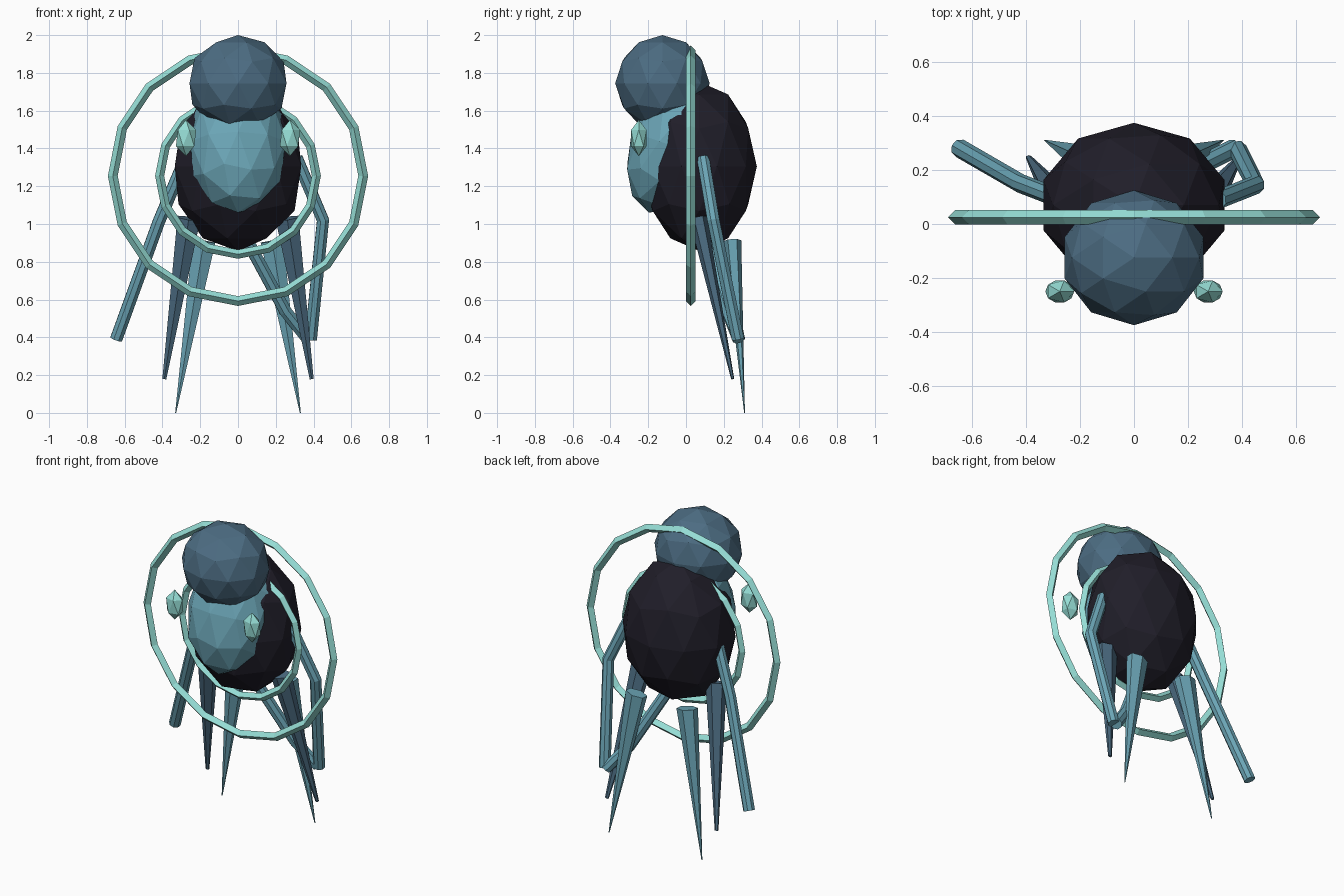
import bpy
import math
from mathutils import Vector, Matrix

if "Cube" in bpy.data.objects:
    bpy.data.objects.remove(bpy.data.objects["Cube"])


def material(name, rgb):
    # sRGB bytes to linear diffuse colour
    lin = [((c / 255 + 0.055) / 1.055) ** 2.4 if c > 10 else c / 255 / 12.92 for c in rgb]
    m = bpy.data.materials.new(name)
    m.diffuse_color = (*lin, 1)
    m.use_nodes = True
    m.node_tree.nodes["Principled BSDF"].inputs["Base Color"].default_value = m.diffuse_color
    return m


DARK = material("near_black", (32, 30, 41))
SLATE = material("slate_blue", (76, 108, 130))
TEAL = material("soft_teal", (107, 165, 182))
MINT = material("pale_mint", (150, 222, 214))


def finish(name, mat):
    ob = bpy.context.object
    ob.name = name
    ob.data.materials.append(mat)
    return ob


def blob(name, loc, radii, mat, sub=2, tilt=0):
    bpy.ops.mesh.primitive_ico_sphere_add(subdivisions=sub, radius=1, location=loc,
                                          rotation=(math.radians(tilt), 0, 0))
    ob = finish(name, mat)
    ob.scale = radii
    return ob


def ring(name, major, minor):
    bpy.ops.mesh.primitive_torus_add(major_segments=16, minor_segments=4,
                                     major_radius=major, minor_radius=minor,
                                     location=(0, 0.025, 1.255), rotation=(math.pi / 2, 0, 0))
    return finish(name, MINT)


def spike(name, base, tip, mat, tip_radius):
    # tapered feather, flattened from front to back
    base, tip = Vector(base), Vector(tip)
    axis = base - tip
    bpy.ops.mesh.primitive_cone_add(vertices=6, radius1=tip_radius, radius2=0.07,
                                    depth=axis.length)
    ob = finish(name, mat)
    z = axis.normalized()
    y = (Vector((0, 1, 0)) - z * z.y).normalized()
    x = y.cross(z)
    rot = Matrix((x, y, z)).transposed().to_4x4()
    ob.data.transform(Matrix.Translation((base + tip) / 2) @ rot @ Matrix.Diagonal((1, 0.68, 1, 1)))
    return ob


def tube(name, points, radius=0.035):
    cu = bpy.data.curves.new(name, 'CURVE')
    cu.dimensions = '3D'
    cu.bevel_depth = radius
    cu.bevel_resolution = 2
    cu.use_fill_caps = True
    sp = cu.splines.new('POLY')
    sp.points.add(len(points) - 1)
    for p, co in zip(sp.points, points):
        p.co = (*co, 1)
    sp.use_smooth = False
    ob = bpy.data.objects.new(name, cu)
    bpy.context.collection.objects.link(ob)
    cu.materials.append(TEAL)
    bpy.ops.object.select_all(action='DESELECT')
    ob.select_set(True)
    bpy.context.view_layer.objects.active = ob
    bpy.ops.object.convert(target='MESH')
    return bpy.context.object


# Rounded trunk, chest patch and head
blob("body", (0, 0.07, 1.305), (0.352, 0.305, 0.448), DARK)
blob("chest", (0, -0.075, 1.415), (0.265, 0.225, 0.375), TEAL, tilt=-19)
blob("head", (0, -0.125, 1.745), (0.27, 0.25, 0.255), SLATE)

# Two concentric upright hoops
ring("outer_hoop", 0.663, 0.026)
ring("inner_hoop", 0.415, 0.024)

# Paired beads and tail feathers
for s, side in ((-1, "left"), (1, "right")):
    blob(side + "_bead", (s * 0.275, -0.25, 1.455), (0.06, 0.048, 0.096), MINT, sub=1)
    spike(side + "_outer_feather", (s * 0.26, 0.065, 1.03), (s * 0.39, 0.247, 0.18), SLATE, 0.012)
    spike(side + "_inner_feather", (s * 0.18, 0.245, 0.91), (s * 0.33, 0.31, 0.0), TEAL, 0.003)

# Bent limbs
tube("left_limb", [(-0.29, 0.1, 1.32), (-0.42, 0.15, 1.01), (-0.645, 0.28, 0.39)])
tube("right_limb", [(0.31, 0.09, 1.35), (0.45, 0.145, 1.02), (0.385, 0.275, 0.39)])
tube("right_brace", [(0.05, 0.11, 0.91), (0.25, 0.22, 0.54), (0.37, 0.28, 0.39)])
